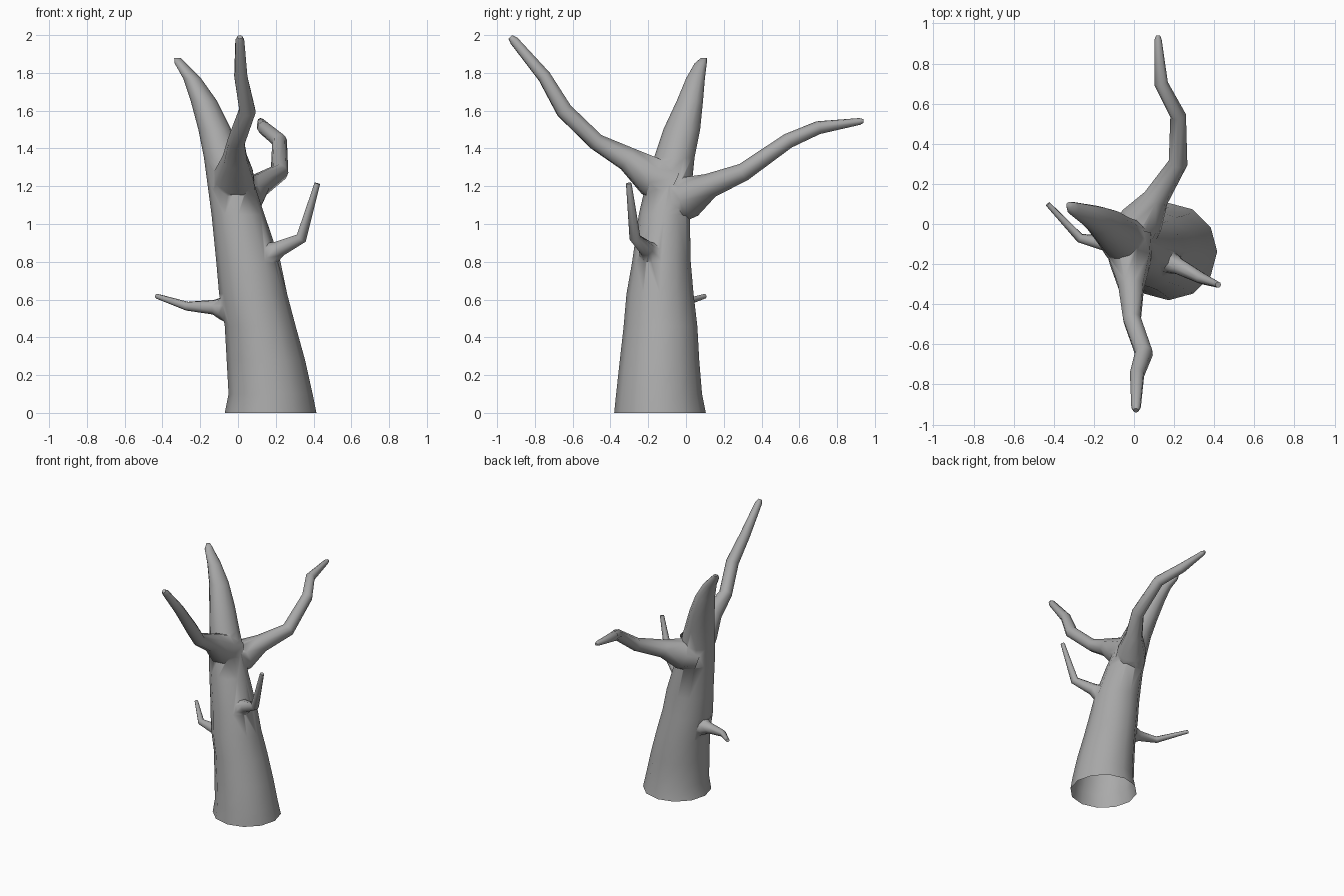
import bpy, bmesh, math
from mathutils import Vector

if "Cube" in bpy.data.objects:
    bpy.data.objects.remove(bpy.data.objects["Cube"])


def loft(name, rings):
    """Skin a list of vertex-coordinate rings into a capped, closed solid."""
    bm = bmesh.new()
    loops = [[bm.verts.new(p) for p in ring] for ring in rings]
    n = len(loops[0])
    for a, b in zip(loops, loops[1:]):
        for i in range(n):
            j = (i + 1) % n
            bm.faces.new((a[i], a[j], b[j], b[i]))
    bm.faces.new(loops[0][::-1])
    bm.faces.new(loops[-1])
    bmesh.ops.recalc_face_normals(bm, faces=bm.faces)
    mesh = bpy.data.meshes.new(name)
    bm.to_mesh(mesh)
    bm.free()
    obj = bpy.data.objects.new(name, mesh)
    bpy.context.collection.objects.link(obj)
    return obj


def branch(name, path, sides=8):
    """Tapered tube along (x, y, z, radius) points."""
    pts = [Vector(p[:3]) for p in path]
    rings, side = [], Vector((0.31, 0.17, 0.93))
    for i, p in enumerate(pts):
        before = (p - pts[i - 1]).normalized() if i else Vector()
        after = (pts[i + 1] - p).normalized() if i < len(pts) - 1 else Vector()
        t = (before + after).normalized()
        side = (side - t * side.dot(t)).normalized()
        up = t.cross(side)
        rings.append([p + path[i][3] * (side * math.cos(a) + up * math.sin(a))
                      for a in (2 * math.pi * k / sides for k in range(sides))])
    return loft(name, rings)


# Leaning trunk: z, x min, x max, y min, y max
SECTIONS = [
    (0.00, -0.07, 0.415, -0.38, 0.105), (0.10, -0.05, 0.395, -0.37, 0.085),
    (0.28, -0.06, 0.355, -0.35, 0.07), (0.46, -0.07, 0.305, -0.33, 0.06),
    (0.63, -0.10, 0.26, -0.315, 0.04), (0.80, -0.115, 0.225, -0.285, 0.025),
    (1.05, -0.14, 0.14, -0.25, 0.02), (1.20, -0.16, 0.09, -0.215, 0.03),
    (1.35, -0.18, 0.03, -0.17, 0.045), (1.50, -0.21, -0.035, -0.12, 0.075),
    (1.65, -0.25, -0.11, -0.05, 0.09), (1.77, -0.29, -0.195, 0.00, 0.10),
    (1.85, -0.335, -0.275, 0.045, 0.11), (1.88, -0.338, -0.305, 0.08, 0.11),
]
SIDES = 12
trunk = loft("trunk", [
    [((x0 + x1) / 2 + (x1 - x0) / 2 * math.cos(a),
      (y0 + y1) / 2 + (y1 - y0) / 2 * math.sin(a), z)
     for a in (2 * math.pi * k / SIDES for k in range(SIDES))]
    for z, x0, x1, y0, y1 in SECTIONS])

# Two long limbs and two twigs
limbs = [
    branch("front_limb", [
        (-0.03, -0.08, 1.20, 0.13), (-0.02, -0.18, 1.25, 0.11),
        (-0.015, -0.31, 1.345, 0.068), (-0.01, -0.475, 1.435, 0.047),
        (0.05, -0.645, 1.60, 0.046), (0.015, -0.75, 1.78, 0.037),
        (0.01, -0.91, 1.97, 0.025), (0.01, -0.93, 1.99, 0.014)]),
    branch("back_limb", [
        (-0.01, -0.06, 1.12, 0.12), (0.04, 0.02, 1.145, 0.11),
        (0.11, 0.13, 1.205, 0.065), (0.22, 0.305, 1.275, 0.048),
        (0.22, 0.54, 1.44, 0.040), (0.135, 0.70, 1.51, 0.035),
        (0.12, 0.92, 1.543, 0.018), (0.12, 0.94, 1.545, 0.01)]),
    branch("right_twig", [
        (0.11, -0.155, 0.81, 0.09), (0.165, -0.185, 0.84, 0.065),
        (0.22, -0.21, 0.87, 0.043),
        (0.335, -0.27, 0.925, 0.030), (0.42, -0.303, 1.215, 0.015)]),
    branch("left_twig", [
        (-0.01, -0.12, 0.545, 0.09), (-0.09, -0.105, 0.555, 0.06),
        (-0.13, -0.10, 0.56, 0.04),
        (-0.27, -0.07, 0.565, 0.024), (-0.43, 0.10, 0.618, 0.013)]),
]

# Fuse the limbs into the trunk
bpy.context.view_layer.objects.active = trunk
for limb in limbs:
    mod = trunk.modifiers.new("fuse", 'BOOLEAN')
    mod.operation = 'UNION'
    mod.solver = 'EXACT'
    mod.object = limb
    bpy.ops.object.modifier_apply(modifier=mod.name)
    bpy.data.objects.remove(limb)

# Open the hollow base
bm = bmesh.new()
bm.from_mesh(trunk.data)
base = [f for f in bm.faces if all(v.co.z < 1e-4 for v in f.verts)]
bmesh.ops.delete(bm, geom=base, context='FACES_ONLY')
bm.to_mesh(trunk.data)
bm.free()

# Dark grey bark
bark = bpy.data.materials.new("bark")
bark.diffuse_color = (0.4, 0.4, 0.4, 1)
bark.use_nodes = True
bark.node_tree.nodes["Principled BSDF"].inputs["Base Color"].default_value = bark.diffuse_color
trunk.data.materials.clear()
trunk.data.materials.append(bark)
for face in trunk.data.polygons:
    face.material_index = 0

trunk.select_set(True)
bpy.ops.object.shade_smooth_by_angle(angle=math.radians(65))
